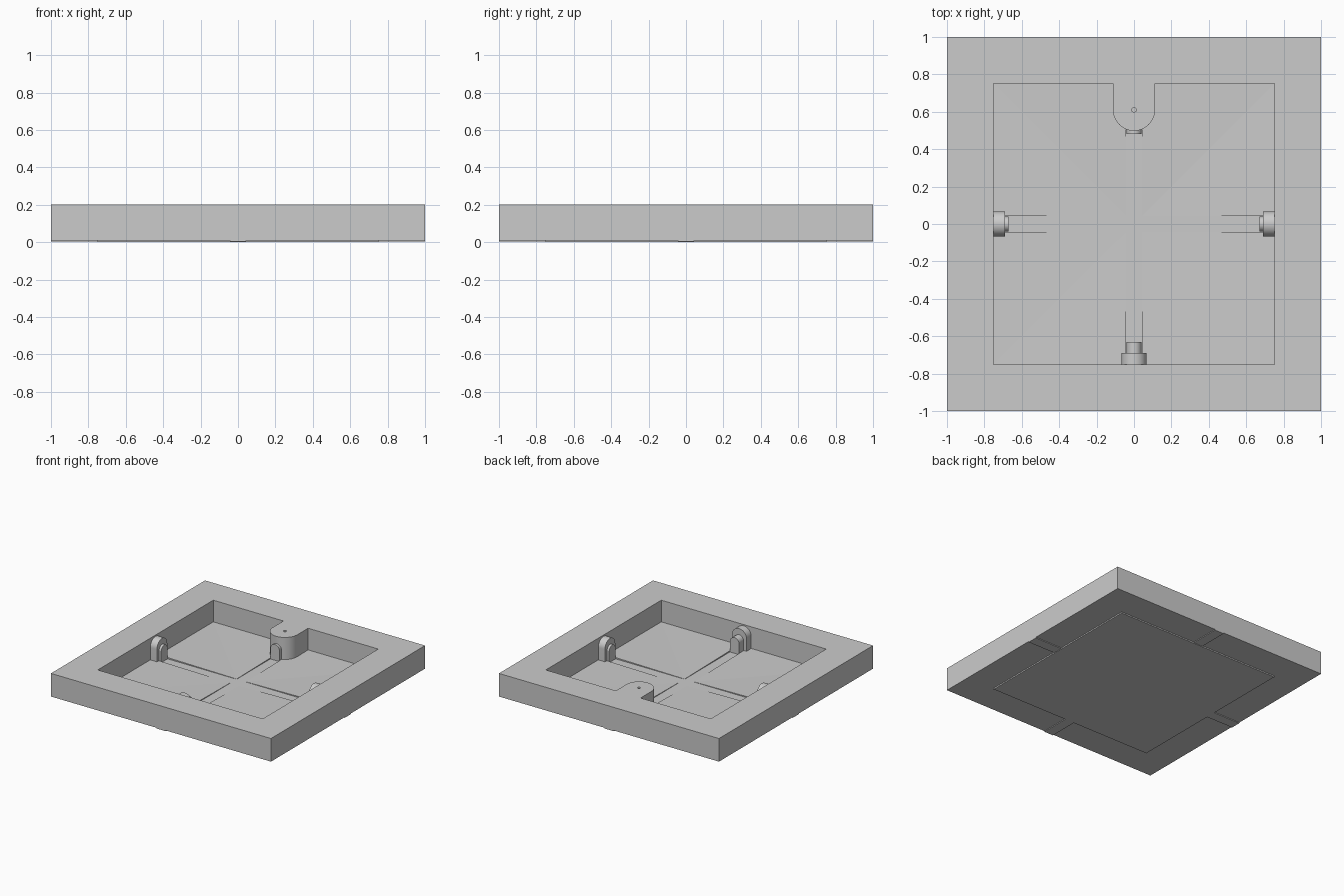
import bpy, bmesh, math
from mathutils import Matrix

old = bpy.data.objects.get("Cube")
if old:
    bpy.data.objects.remove(old, do_unlink=True)

TOP, BASE, OUTER, INNER, CHANNEL = 0.2, 0.01, 1.0, 0.75, 0.042

grey = bpy.data.materials.new("plain grey")
grey.use_nodes = True
colour = (0.6, 0.6, 0.6, 1)
grey.diffuse_color = colour
grey.node_tree.nodes["Principled BSDF"].inputs["Base Color"].default_value = colour


def finish(name, bm, smooth=False):
    bmesh.ops.recalc_face_normals(bm, faces=bm.faces)
    mesh = bpy.data.meshes.new(name)
    bm.to_mesh(mesh)
    bm.free()
    mesh.materials.append(grey)
    obj = bpy.data.objects.new(name, mesh)
    bpy.context.collection.objects.link(obj)
    if smooth:
        bpy.ops.object.select_all(action="DESELECT")
        bpy.context.view_layer.objects.active = obj
        obj.select_set(True)
        bpy.ops.object.shade_smooth_by_angle(angle=math.radians(30))
    return obj


def prism(name, outline, low, high, matrix=Matrix(), smooth=False):
    """Extrude a 2D outline from low to high, then place it."""
    bm = bmesh.new()
    face = bm.faces.new([bm.verts.new((x, y, low)) for x, y in outline])
    new = bmesh.ops.extrude_face_region(bm, geom=[face])["geom"]
    moved = [v for v in new if isinstance(v, bmesh.types.BMVert)]
    bmesh.ops.translate(bm, verts=moved, vec=(0, 0, high - low))
    bmesh.ops.transform(bm, matrix=matrix, verts=bm.verts)
    return finish(name, bm, smooth)


def rectangle(x0, x1, y0, y1):
    return [(x0, y0), (x1, y0), (x1, y1), (x0, y1)]


def arch(radius, foot, crown, steps=24):
    """Straight sides from foot, closed by a half circle up to crown."""
    arc = [(radius * math.cos(math.pi * i / steps),
            crown - radius + radius * math.sin(math.pi * i / steps))
           for i in range(steps + 1)]
    return [(radius, foot)] + arc + [(-radius, foot)]


# Square frame, mitred at the corners
bm = bmesh.new()
loops = []
for half, z in ((OUTER, BASE), (OUTER, TOP), (INNER, TOP), (INNER, BASE)):
    loops.append([bm.verts.new((x, y, z)) for x, y in rectangle(-half, half, -half, half)])
for i in range(4):
    a, b = loops[i], loops[(i + 1) % 4]
    for k in range(4):
        n = (k + 1) % 4
        bm.faces.new((a[k], a[n], b[n], b[k]))
finish("frame", bm)

# Thin basin floor
prism("basin_floor", rectangle(-INNER, INNER, -INNER, INNER), 0, BASE)

# Four floor panels falling gently to the middle, with channels between them
for sx, sy, name in ((1, 1, "back_left"), (-1, 1, "back_right"),
                     (1, -1, "front_left"), (-1, -1, "front_right")):
    bm = bmesh.new()
    centre, side, corner, back = [
        [bm.verts.new((sx * x, sy * y, z)) for z in (BASE, high)]
        for x, y, high in ((CHANNEL, CHANNEL, BASE + 0.002), (INNER, CHANNEL, 0.022),
                           (INNER, INNER, 0.022), (CHANNEL, INNER, 0.022))]
    ring = [centre, side, corner, back]
    for i in range(4):
        a, b = ring[i], ring[(i + 1) % 4]
        bm.faces.new((a[0], b[0], b[1], a[1]))
    bm.faces.new((centre[1], side[1], corner[1]))
    bm.faces.new((centre[1], corner[1], back[1]))
    bm.faces.new([v[0] for v in ring])
    finish(name + "_floor_panel", bm)

# Shallow ducts under the frame, and arched spouts with collars on the walls
upright = Matrix.Rotation(math.pi / 2, 4, "X")
for name, turn, collar_end, spout_end in (("front", 0, 0.69, 0.63), ("left", 90, 0.69, 0.67),
                                          ("back", 180, None, 0.48), ("right", 270, 0.69, 0.67)):
    spin = Matrix.Rotation(math.radians(turn), 4, "Z")
    prism(name + "_duct", rectangle(-CHANNEL, CHANNEL, -OUTER, -INNER), 0.004, BASE, spin)
    if collar_end:
        prism(name + "_collar", arch(0.067, BASE, 0.19), collar_end, INNER, spin @ upright, True)
    prism(name + "_spout", arch(0.04, BASE, 0.14), spout_end, collar_end or 0.56,
          spin @ upright, True)

# Round-ended block at the back wall, flush with the frame
block = [(x, 1.36 - y) for x, y in arch(0.112, 1.36 - INNER, 0.862)]
prism("back_block", block, BASE, TOP, smooth=True)

# Small pin hole mark on top of the block
hole = [(0.012 * math.cos(math.tau * i / 16), 0.61 + 0.012 * math.sin(math.tau * i / 16))
        for i in range(16)]
drill = prism("hole_cutter", hole, 0.15, 0.25)
drill.hide_render = True
drill.hide_viewport = True
cut = bpy.data.objects["back_block"].modifiers.new("pin_hole", "BOOLEAN")
cut.operation = "DIFFERENCE"
cut.object = drill
cut.solver = "EXACT"
